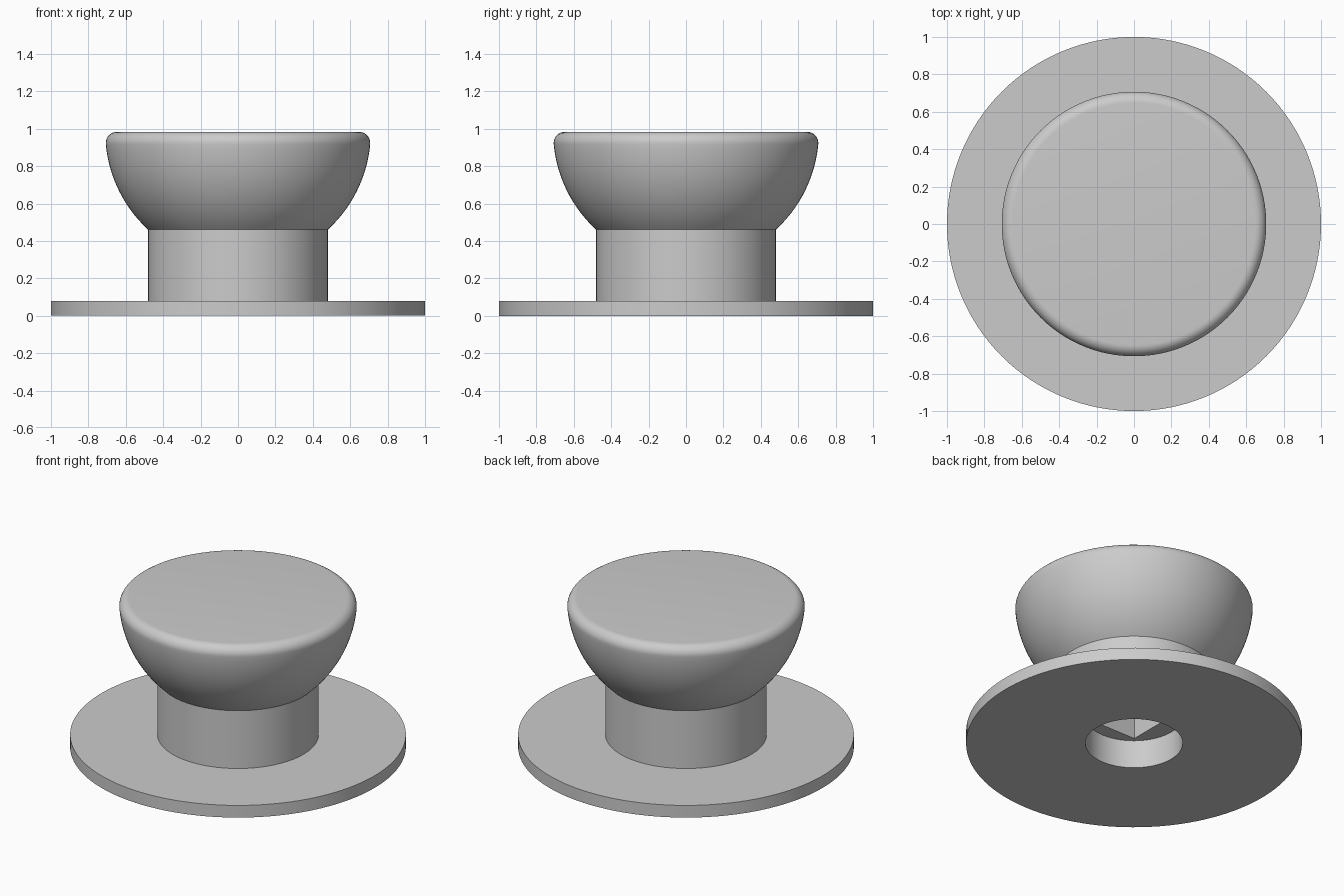
import bpy, bmesh, math

cube = bpy.data.objects.get("Cube")
if cube:
    bpy.data.objects.remove(cube, do_unlink=True)

SEGMENTS = 128
TOP = 0.983          # flat top of the knob
BOWL_R = 0.71        # spherical underside, centred on the top plane
FILLET = 0.06        # rounded rim
BORE_R, BORE_TOP = 0.29, 0.185

grey = bpy.data.materials.new("plain grey")
grey.use_nodes = True
grey.diffuse_color = (0.6, 0.6, 0.6, 1)
grey.node_tree.nodes["Principled BSDF"].inputs["Base Color"].default_value = grey.diffuse_color


def arc(cx, cz, radius, start, end, steps):
    """Points on an arc, angles in radians."""
    return [(cx + radius * math.cos(start + (end - start) * i / steps),
             cz + radius * math.sin(start + (end - start) * i / steps))
            for i in range(steps + 1)]


def lathe(name, profile):
    """Revolve an (r, z) profile about the z axis."""
    bm = bmesh.new()
    verts = [bm.verts.new((r, 0, z)) for r, z in profile]
    edges = [bm.edges.new(pair) for pair in zip(verts, verts[1:])]
    bmesh.ops.spin(bm, geom=verts + edges, cent=(0, 0, 0), axis=(0, 0, 1),
                   angle=math.tau, steps=SEGMENTS, use_duplicate=False)
    bmesh.ops.remove_doubles(bm, verts=bm.verts, dist=1e-5)
    bmesh.ops.recalc_face_normals(bm, faces=bm.faces)
    mesh = bpy.data.meshes.new(name)
    bm.to_mesh(mesh)
    bm.free()
    obj = bpy.data.objects.new(name, mesh)
    bpy.context.collection.objects.link(obj)
    mesh.materials.append(grey)
    return obj


# Knob: bore, wide flange, stem, spherical bowl and rounded rim
fillet_z = TOP - FILLET
fillet_r = math.sqrt((BOWL_R - FILLET) ** 2 - FILLET ** 2)
tangent = -math.atan2(FILLET, fillet_r)
stem_r = 0.48
bowl_start = -math.acos(stem_r / BOWL_R)
profile = [(0, BORE_TOP), (BORE_R, BORE_TOP), (BORE_R, 0),
           (1, 0), (1, 0.08), (stem_r, 0.08)]
profile += arc(0, TOP, BOWL_R, bowl_start, tangent, 20)
profile += arc(fillet_r, fillet_z, FILLET, tangent, math.pi / 2, 10)[1:]
profile += [(0, TOP)]
knob = lathe("flanged_knob", profile)

# Rectangular shaft socket cut up from the bore
socket_top = 0.6
bpy.ops.mesh.primitive_cube_add(size=1, location=(0, 0, (0.1 + socket_top) / 2))
cutter = bpy.context.object
cutter.name = "socket_cutter"
cutter.scale = (0.34, 0.4, socket_top - 0.1)
cutter.hide_render = True
cutter.data.materials.append(grey)
cut = knob.modifiers.new("shaft socket", 'BOOLEAN')
cut.operation = 'DIFFERENCE'
cut.solver = 'EXACT'
cut.object = cutter

bpy.ops.object.select_all(action='DESELECT')
knob.select_set(True)
bpy.context.view_layer.objects.active = knob
bpy.ops.object.modifier_apply(modifier=cut.name)
bpy.data.objects.remove(cutter, do_unlink=True)
bpy.ops.object.shade_smooth_by_angle(angle=math.radians(30))
